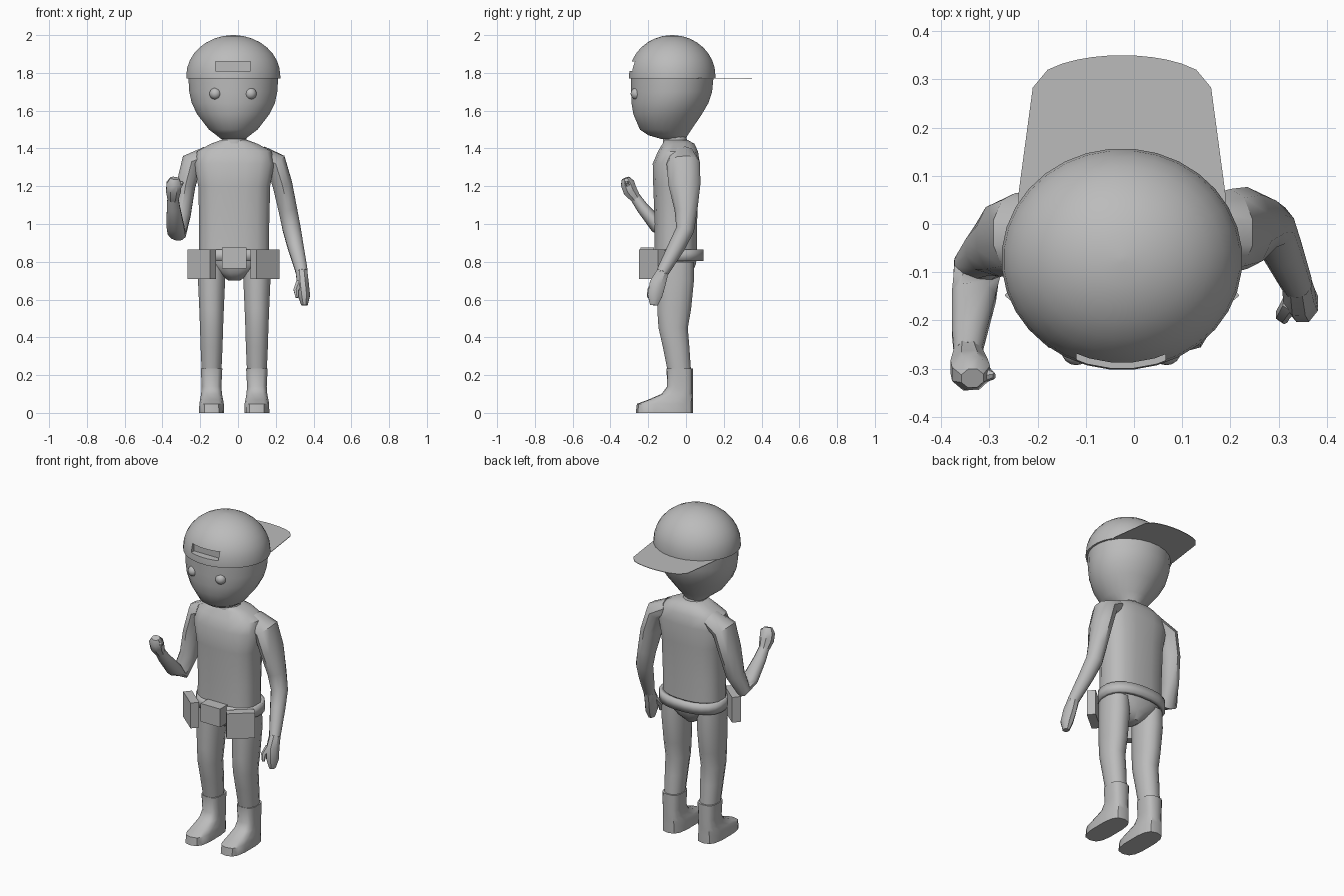
import bpy, bmesh, math
from mathutils import Vector, Matrix

if "Cube" in bpy.data.objects:
    bpy.data.objects.remove(bpy.data.objects["Cube"], do_unlink=True)

grey = bpy.data.materials.new("plain grey")
grey.use_nodes = True
grey.diffuse_color = (0.5, 0.5, 0.5, 1)
grey.node_tree.nodes["Principled BSDF"].inputs["Base Color"].default_value = (0.5, 0.5, 0.5, 1)

MID = -0.02  # centre line of the body


def finish(name, bm, angle=40):
    bmesh.ops.recalc_face_normals(bm, faces=bm.faces)
    mesh = bpy.data.meshes.new(name)
    bm.to_mesh(mesh)
    bm.free()
    mesh.materials.append(grey)
    obj = bpy.data.objects.new(name, mesh)
    bpy.context.collection.objects.link(obj)
    smooth(obj, angle)
    return obj


def smooth(obj, angle=40):
    bpy.ops.object.select_all(action='DESELECT')
    obj.select_set(True)
    bpy.context.view_layer.objects.active = obj
    bpy.ops.object.shade_smooth_by_angle(angle=math.radians(angle))


def skin(name, rings, sides, power=2.0, caps=True, angle=40):
    """Bridge rings given as (centre, u axis, v axis), axes scaled to the radii."""
    bm = bmesh.new()
    loops = []
    for c, u, v in rings:
        loop = []
        for i in range(sides):
            a = math.tau * (i + 0.5) / sides
            x, y = (math.copysign(abs(f) ** (2 / power), f) for f in (math.cos(a), math.sin(a)))
            loop.append(bm.verts.new(c + u * x + v * y))
        loops.append(loop)
    for lo, hi in zip(loops, loops[1:]):
        for i in range(sides):
            j = (i + 1) % sides
            bm.faces.new((lo[i], lo[j], hi[j], hi[i]))
    if caps:
        bm.faces.new(loops[0])
        bm.faces.new(loops[-1])
    return finish(name, bm, angle)


def stack(name, rows, sides=16, power=2.0, x=MID, **kw):
    """Level rings: height, half width, front y, back y."""
    rings = [(Vector((x, (f + b) / 2, z)), Vector((w, 0, 0)), Vector((0, (b - f) / 2, 0)))
             for z, w, f, b in rows]
    return skin(name, rings, sides, power, **kw)


def limb(name, rows, sides=10):
    """Rings square to a path: x, y, z, side radius, depth radius."""
    pts = [Vector(r[:3]) for r in rows]
    rings = []
    for i, r in enumerate(rows):
        t = (pts[min(i + 1, len(pts) - 1)] - pts[max(i - 1, 0)]).normalized()
        u = Vector((1, 0, 0))
        u = (u - t * t.dot(u)).normalized()
        rings.append((pts[i], u * r[3], t.cross(u) * r[4]))
    return skin(name, rings, sides)


def box(name, centre, size, turn=0.0):
    bm = bmesh.new()
    bmesh.ops.create_cube(bm, size=1)
    bm.transform(Matrix.Translation(centre) @ Matrix.Rotation(turn, 4, 'Z')
                 @ Matrix.Diagonal((*size, 1)))
    return finish(name, bm)


# Head, neck and torso
stack("head", [(1.45, .065, -.13, 0), (1.47, .09, -.20, .01), (1.5, .13, -.245, .03),
               (1.58, .192, -.28, .085), (1.64, .222, -.29, .12),
               (1.7, .235, -.292, .14), (1.78, .24, -.293, .148)], 24, x=-.025)
stack("neck", [(1.38, .09, -.13, .03), (1.43, .07, -.125, .01), (1.48, .065, -.12, 0)], 12)
stack("torso", [(.82, .188, -.17, .06), (1.0, .188, -.167, .06), (1.2, .193, -.175, .068),
                (1.32, .215, -.178, .075), (1.385, .2, -.15, .065),
                (1.425, .125, -.125, .045), (1.445, .07, -.115, .01)], 16, 2.7)
stack("pelvis", [(.7, .03, -.1, .0), (.74, .09, -.15, .035), (.79, .165, -.165, .055),
                 (.84, .185, -.168, .06)], 16, 2.4)

# Cap dome with a cut opening
dome_rows = [(1.77, .25, -.303, .157)]
for k in range(9):
    a = math.radians(88) * k / 8
    w = math.cos(a)
    dome_rows.append((1.785 + .215 * math.sin(a), .25 * w, -.073 - .23 * w, -.073 + .23 * w))
cap = stack("cap_dome", dome_rows, 32, x=-.025)
cutter = box("cap_opening_cutter", (-.027, -.305, 1.835), (.185, .1, .05))
cutter.hide_render = True
cut = cap.modifiers.new("opening", 'BOOLEAN')
cut.operation, cut.solver, cut.object = 'DIFFERENCE', 'EXACT', cutter
bpy.context.view_layer.objects.active = cap
bpy.ops.object.modifier_apply(modifier="opening")
bpy.data.objects.remove(cutter, do_unlink=True)
smooth(cap)

# Cap brim
bm = bmesh.new()
outline = [(-.215, .0), (.215, .0), (.215, .06)]
outline += [(.185 * math.cos(a), .283 + .067 * math.sin(a))
            for a in (math.acos(1 - 2 * k / 12) for k in range(13))]
outline.append((-.215, .06))
base = bm.faces.new([bm.verts.new((x - .025, y, 1.769)) for x, y in outline])
top = bmesh.ops.extrude_face_region(bm, geom=[base])
bmesh.ops.translate(bm, vec=(0, 0, .003),
                    verts=[v for v in top["geom"] if isinstance(v, bmesh.types.BMVert)])
finish("cap_brim", bm)

# Eyes
for side, x in (("right", -.12), ("left", .067)):
    bm = bmesh.new()
    bmesh.ops.create_uvsphere(bm, u_segments=16, v_segments=10, radius=.031)
    bm.transform(Matrix.Translation((x, -.262, 1.69)))
    finish(side + "_eye", bm)

# Arms and hands
limb("left_arm", [(.12, -.02, 1.365, .05, .07), (.2, -.015, 1.325, .06, .088),
                  (.235, -.008, 1.21, .055, .085), (.265, 0, 1.07, .052, .06),
                  (.285, -.005, .97, .05, .048), (.305, -.05, .88, .044, .045),
                  (.338, -.125, .745, .033, .033)])
limb("left_hand", [(.337, -.122, .75, .032, .033), (.342, -.15, .685, .035, .046),
                   (.35, -.165, .62, .034, .042), (.352, -.17, .57, .018, .022)], 8)
limb("left_thumb", [(.325, -.165, .69, .02, .018), (.308, -.19, .65, .016, .015),
                    (.312, -.2, .61, .008, .008)], 6)
limb("right_arm", [(-.16, -.02, 1.365, .05, .07), (-.245, -.02, 1.325, .06, .085),
                   (-.277, -.03, 1.2, .053, .08), (-.3, -.05, 1.05, .052, .058),
                   (-.325, -.09, .95, .052, .045), (-.332, -.15, .99, .048, .042),
                   (-.342, -.23, 1.085, .037, .032), (-.345, -.268, 1.14, .03, .028)])
limb("right_fist", [(-.345, -.262, 1.13, .03, .028), (-.342, -.295, 1.175, .042, .04),
                    (-.338, -.31, 1.215, .043, .04), (-.335, -.32, 1.243, .025, .022)], 8)
limb("right_thumb", [(-.33, -.29, 1.19, .02, .02), (-.305, -.315, 1.215, .016, .016),
                     (-.29, -.315, 1.222, .007, .007)], 6)

# Legs and boots
for side, s in (("right", -1), ("left", 1)):
    x = MID + s * .12
    stack(side + "_leg", [(.8, .07, -.155, .045), (.7, .074, -.152, .045),
                          (.55, .067, -.155, .03), (.45, .063, -.148, .012),
                          (.35, .06, -.125, .02), (.2, .053, -.095, .03)], 12, 2.2, x)
    stack(side + "_boot", [(.235, .058, -.103, .036), (.14, .053, -.1, .036),
                           (.1, .056, -.13, .036), (.07, .062, -.2, .036),
                           (.048, .066, -.26, .037), (0, .067, -.266, .037)], 14, 3, x)

# Belt
belt = stack("belt", [(.803, .205, -.185, .095), (.865, .205, -.185, .095)], 24, 2.3, caps=False)
wall = belt.modifiers.new("thickness", 'SOLIDIFY')
wall.thickness, wall.offset = .025, -1

# Pouches
box("centre_pouch", (MID, -.205, .82), (.132, .07, .112))
for side, s in (("right", -1), ("left", 1)):
    box(side + "_pouch", (MID - .005 + s * .167, -.18, .787), (.158, .05, .155), s * math.radians(40))
